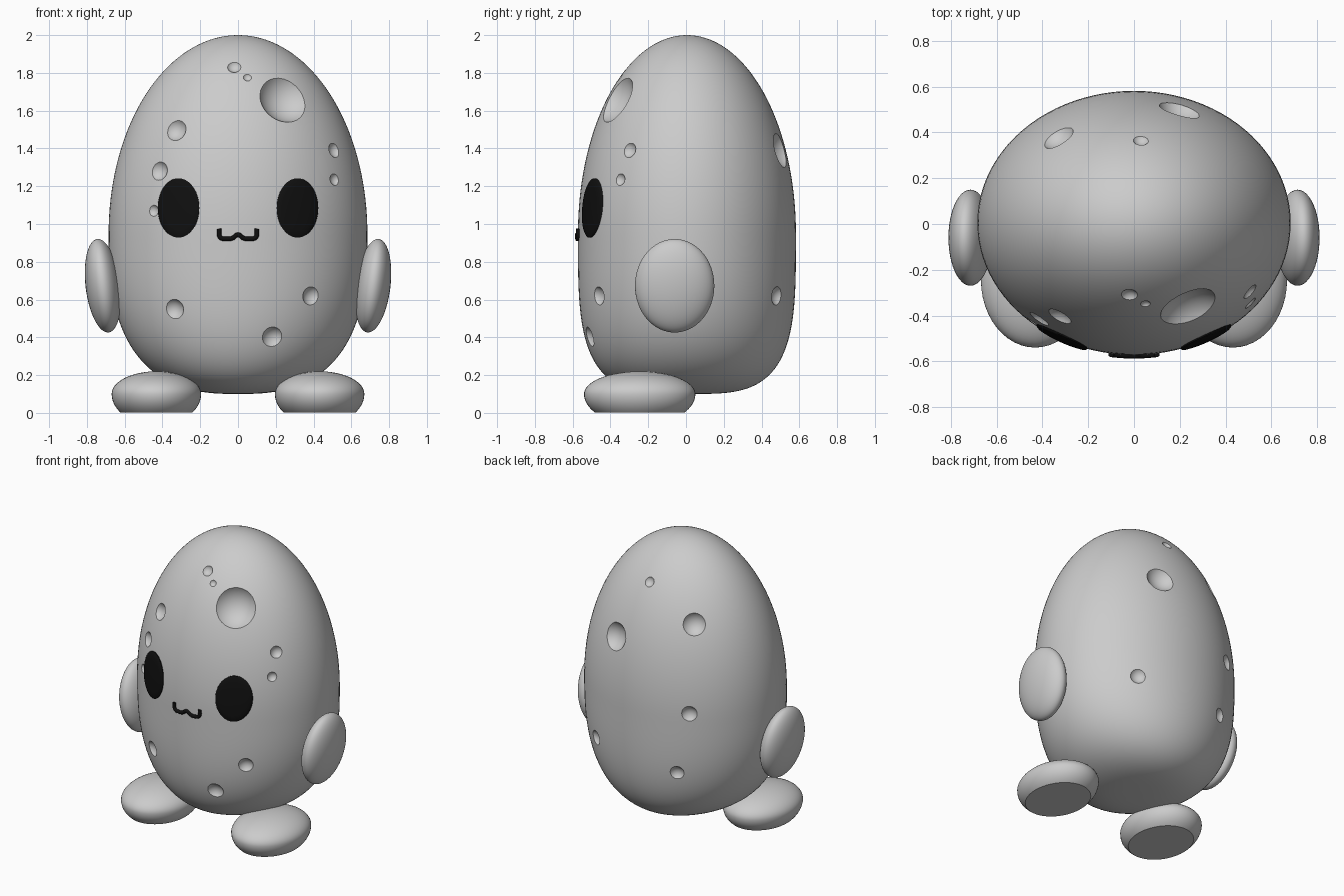
import bpy, bmesh, math
from mathutils import Vector, Matrix

if "Cube" in bpy.data.objects:
    bpy.data.objects.remove(bpy.data.objects["Cube"])

MID, UP, DOWN = 0.95, 1.05, 0.85      # widest height, egg above and below it
RX, RY, CY = 0.685, 0.577, 0.005


def radii(z):
    if z >= MID:
        k = math.sqrt(max(0, 1 - ((z - MID) / UP) ** 2))
        return RX * k, RY * k
    t = min(1, (MID - z) / DOWN)
    return RX * (1 - t ** 2.65) ** (1 / 2.65), RY * (1 - t ** 3.6) ** (1 / 3.6)


def surface(x, z, side=-1):
    """Point on the egg's front (-1) or back (+1)."""
    rx, ry = radii(z)
    return Vector((x, CY + side * ry * math.sqrt(max(0, 1 - (x / rx) ** 2)), z))


def finish(bm, name, color=None):
    bmesh.ops.recalc_face_normals(bm, faces=bm.faces)
    me = bpy.data.meshes.new(name)
    bm.to_mesh(me)
    bm.free()
    ob = bpy.data.objects.new(name, me)
    bpy.context.collection.objects.link(ob)
    if color:
        me.materials.append(color)
    return ob


def smooth(ob, angle=35):
    bpy.ops.object.select_all(action='DESELECT')
    ob.select_set(True)
    bpy.context.view_layer.objects.active = ob
    bpy.ops.object.shade_smooth_by_angle(angle=math.radians(angle))


def skin(bm, rings, start, end=None):
    """Bridge closed rings of points, with a pole at the start and maybe the end."""
    rows = [[bm.verts.new(p) for p in r] for r in rings]
    n = len(rows[0])
    a = bm.verts.new(start)
    for i in range(n):
        j = (i + 1) % n
        bm.faces.new((a, rows[0][i], rows[0][j]))
        for p, q in zip(rows, rows[1:]):
            bm.faces.new((p[i], q[i], q[j], p[j]))
    if end is not None:
        b = bm.verts.new(end)
        for i in range(n):
            bm.faces.new((b, rows[-1][(i + 1) % n], rows[-1][i]))


black = bpy.data.materials.new("black")
black.diffuse_color = (0.005, 0.005, 0.005, 1)
black.use_nodes = True
black.node_tree.nodes["Principled BSDF"].inputs["Base Color"].default_value = black.diffuse_color

# Egg-shaped body
N, M = 96, 72
rings = []
for k in range(1, M):
    s = math.cos(math.pi * k / M)
    z = MID + s * (UP if s > 0 else DOWN)
    rx, ry = radii(z)
    rings.append([(rx * math.cos(2 * math.pi * i / N), CY + ry * math.sin(2 * math.pi * i / N), z)
                  for i in range(N)])
bm = bmesh.new()
skin(bm, rings, (0, CY, MID + UP), (0, CY, MID - DOWN))
body = finish(bm, "body")

# Craters: x, z, rim radius on front and back
front = [(0.24, 1.66, 0.138), (-0.02, 1.83, 0.036), (0.05, 1.775, 0.022), (-0.325, 1.495, 0.057),
         (-0.415, 1.28, 0.05), (-0.445, 1.07, 0.03), (0.508, 1.39, 0.04), (0.51, 1.235, 0.032),
         (0.385, 0.62, 0.049), (-0.335, 0.55, 0.053), (0.182, 0.4, 0.055)]
back = [(0.2, 1.39, 0.095), (-0.33, 1.57, 0.075), (0.03, 1.77, 0.034),
        (-0.37, 0.99, 0.052), (-0.29, 0.56, 0.047), (0.37, 0.62, 0.05)]
bm = bmesh.new()
for side, craters in ((-1, front), (1, back)):
    for x, z, r in craters:
        p = surface(x, z, side)
        h = UP if z > MID else 1.3
        nrm = Vector((x / RX ** 2, (p.y - CY) / RY ** 2, (z - MID) / h ** 2)).normalized()
        bmesh.ops.create_uvsphere(bm, u_segments=32, v_segments=20, radius=1.2 * r,
                                  matrix=Matrix.Translation(p + nrm * 0.66 * r))
cutter = finish(bm, "crater_cutter")
cutter.hide_render = True
mod = body.modifiers.new("craters", 'BOOLEAN')
mod.operation, mod.solver, mod.object = 'DIFFERENCE', 'EXACT', cutter
bpy.context.view_layer.objects.active = body
bpy.ops.object.modifier_apply(modifier=mod.name)
bpy.data.objects.remove(cutter)
smooth(body, 28)

for side, tag in ((-1, "left"), (1, "right")):
    # Eye: oval patch wrapped on the body
    ex, ez = side * 0.315, 1.085
    rings = []
    for f, lift in ((0.25, 0.012), (0.5, 0.012), (0.75, 0.012), (0.94, 0.011), (1, 0.006), (1, -0.015)):
        rings.append([surface(ex + 0.11 * f * math.cos(a), ez + 0.157 * f * math.sin(a))
                      - Vector((0, lift, 0))
                      for a in (2 * math.pi * i / 48 for i in range(48))])
    bm = bmesh.new()
    skin(bm, rings, surface(ex, ez) - Vector((0, 0.012, 0)))
    # open rim lies inside the body, so orient by the front direction
    eye = finish(bm, tag + "_eye", black)
    if eye.data.polygons[0].normal.y > 0:
        eye.data.flip_normals()
    smooth(eye, 50)

    # Arm: flattened oval leaning outward
    bm = bmesh.new()
    m = (Matrix.Translation((side * 0.715, -0.06, 0.673))
         @ Matrix.Rotation(side * math.radians(7), 4, 'Y')
         @ Matrix.Diagonal((0.092, 0.21, 0.249, 1)))
    bmesh.ops.create_uvsphere(bm, u_segments=48, v_segments=32, radius=1, matrix=m)
    smooth(finish(bm, tag + "_arm"), 60)

    # Foot: oval pad with a flat sole
    bm = bmesh.new()
    bmesh.ops.create_uvsphere(bm, u_segments=48, v_segments=32, radius=1)
    for v in bm.verts:
        v.co = (side * 0.432 + 0.237 * v.co.x, -0.245 + 0.295 * v.co.y,
                0.1 + v.co.z * (0.12 if v.co.z > 0 else 0.165))
    bmesh.ops.bisect_plane(bm, geom=bm.verts[:] + bm.edges[:] + bm.faces[:],
                           plane_co=(0, 0, 0.002), plane_no=(0, 0, 1), clear_inner=True)
    bmesh.ops.contextual_create(bm, geom=[e for e in bm.edges if e.is_boundary])
    smooth(finish(bm, tag + "_foot"), 30)

# Mouth: thin w-shaped tube
half = [(-0.1, 0.975), (-0.094, 0.93), (-0.062, 0.921), (-0.03, 0.925)]
path = half + [(0, 0.943)] + [(-x, z) for x, z in reversed(half)]
cu = bpy.data.curves.new("mouth", 'CURVE')
cu.dimensions = '3D'
cu.bevel_depth, cu.bevel_resolution, cu.resolution_u = 0.012, 4, 8
cu.use_fill_caps = True
sp = cu.splines.new('BEZIER')
sp.bezier_points.add(len(path) - 1)
for bp, (x, z) in zip(sp.bezier_points, path):
    bp.co = surface(x, z) - Vector((0, 0.004, 0))
    bp.handle_left_type = bp.handle_right_type = 'AUTO'
cu.materials.append(black)
bpy.context.collection.objects.link(bpy.data.objects.new("mouth", cu))
